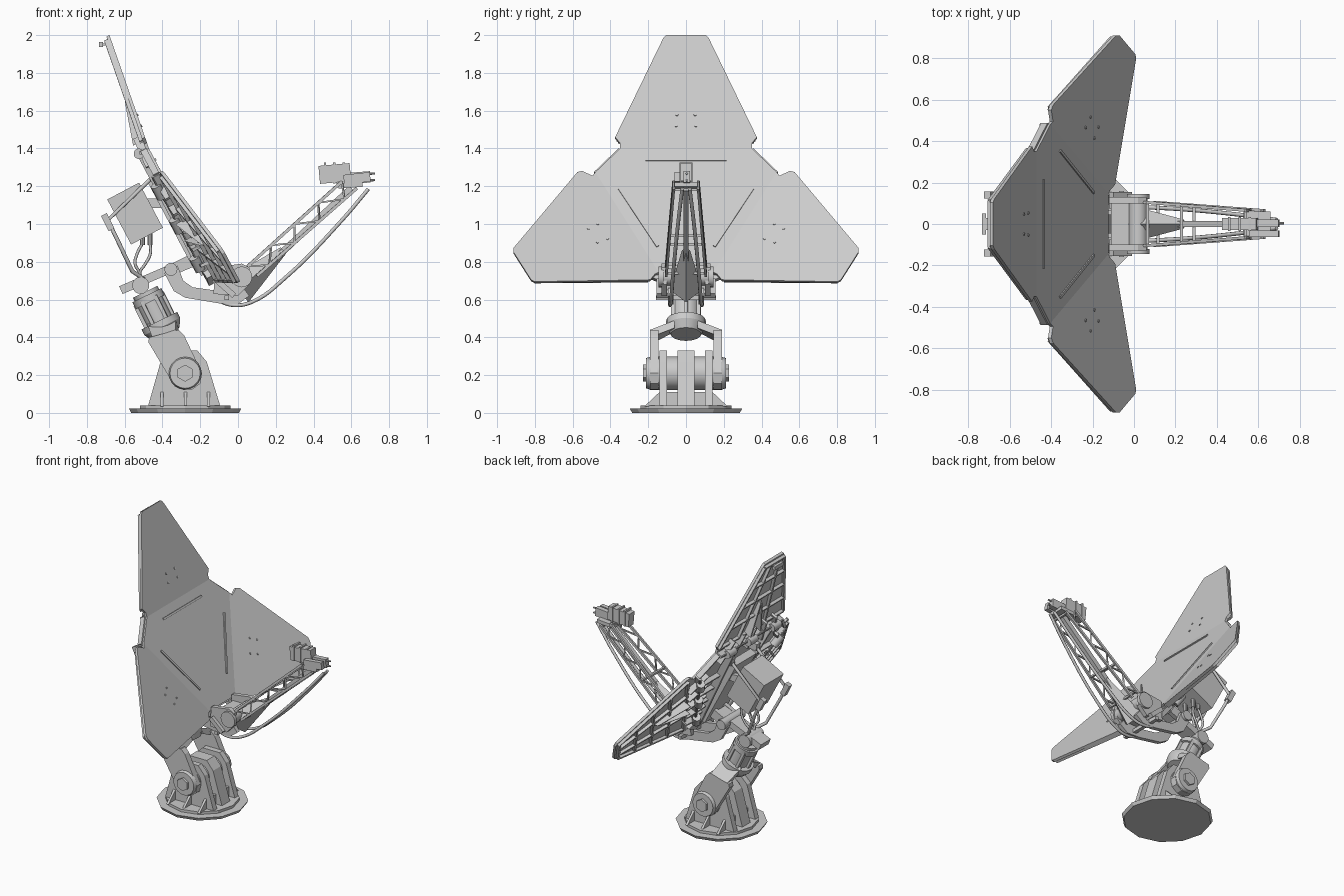
import bpy, bmesh, math
from mathutils import Vector as V, Matrix

def add(name, bm, smooth=False):
    bmesh.ops.recalc_face_normals(bm, faces=bm.faces)
    me = bpy.data.meshes.new(name)
    bm.to_mesh(me)
    bm.free()
    ob = bpy.data.objects.new(name, me)
    bpy.context.collection.objects.link(ob)
    if smooth:
        bpy.ops.object.select_all(action='DESELECT')
        ob.select_set(True)
        bpy.context.view_layer.objects.active = ob
        bpy.ops.object.shade_smooth_by_angle(angle=math.radians(35))
    return ob

def bar(name, a, b, w, h, up=(0, 0, 1)):
    a, b = V(a), V(b)
    d = (b - a).normalized()
    s = V(up).cross(d).normalized()
    u = d.cross(s)
    m = Matrix((d * (b - a).length, s * w, u * h)).transposed().to_4x4()
    m.translation = (a + b) / 2
    bm = bmesh.new()
    bmesh.ops.create_cube(bm, size=1, matrix=m)
    return add(name, bm)

def cyl(name, a, b, r, r2=None, n=20):
    a, b = V(a), V(b)
    m = Matrix.Translation((a + b) / 2) @ (b - a).to_track_quat('Z', 'Y').to_matrix().to_4x4()
    bm = bmesh.new()
    bmesh.ops.create_cone(bm, cap_ends=True, segments=n, radius1=r,
                          radius2=r if r2 is None else r2, depth=(b - a).length, matrix=m)
    return add(name, bm, n > 12)

def slab(name, front, offset):
    bm = bmesh.new()
    f = [bm.verts.new(p) for p in front]
    g = [bm.verts.new(V(p) + V(offset)) for p in front]
    bm.faces.new(f)
    bm.faces.new(g[::-1])
    for i in range(len(f)):
        j = (i + 1) % len(f)
        bm.faces.new((f[i], g[i], g[j], f[j]))
    return add(name, bm)

def plate(name, xz, y0, y1):
    return slab(name, [(x, y0, z) for x, z in xz], (0, y1 - y0, 0))

def tube(name, pts, r, smooth=True):
    cu = bpy.data.curves.new(name, 'CURVE')
    cu.dimensions = '3D'
    cu.bevel_depth, cu.bevel_resolution, cu.resolution_u = r, 2, 6
    cu.use_fill_caps = True
    sp = cu.splines.new('BEZIER')
    sp.bezier_points.add(len(pts) - 1)
    for bp, p in zip(sp.bezier_points, pts):
        bp.co = p
        bp.handle_left_type = bp.handle_right_type = 'AUTO' if smooth else 'VECTOR'
    ob = bpy.data.objects.new(name, cu)
    bpy.context.collection.objects.link(ob)

# Dish surface: flat centre tilted back, three petals folded slightly forward
N = V((0.883, 0, 0.468))
UP = V((-0.468, 0, 0.883))
def surf(y, z, off=0.0):
    top = (z - 1.40) / 0.883
    side = abs(y) * 0.866 - 0.5 * (z - 1.11) / 0.883 - 0.328
    x = -0.36 - 0.53 * (z - 1.19) + 0.16 * max(0, top) + 0.18 * max(0, side)
    return V((x, y, z)) + N * off

def mix(a, b, t):
    return (a[0] + (b[0] - a[0]) * t, a[1] + (b[1] - a[1]) * t)

def rib(name, p, q, w=0.014, h=0.025, top=-0.012):
    bar(name, surf(*p, top - h / 2), surf(*q, top - h / 2), w, h, N)

half = [(0.35, 1.40), (0.48, 1.275), (0.145, 0.745)]
centre = half + [(-y, z) for y, z in half[::-1]]
slab("dish_centre_panel", [surf(*p) for p in centre], -N * 0.022)
for i in range(6):
    rib("centre_rim", centre[i], centre[(i + 1) % 6], 0.02, 0.035)
for t in (0.2, 0.4, 0.6, 0.8):
    a = mix(half[1], half[2], t)
    rib("centre_cross_rib", a, (-a[0], a[1]), 0.014, 0.04)
for s in (-1, 1):
    rib("centre_long_rib", (s * 0.12, 0.76), (s * 0.2, 1.39), 0.02, 0.06)

topr = [(0.35, 1.40), (0.35, 1.43), (0.375, 1.46), (0.12, 1.985), (0.105, 2.0)]
top = topr + [(-y, z) for y, z in topr[::-1]]
side = [(0.48, 1.275), (0.495, 1.255), (0.55, 1.282), (0.575, 1.275), (0.912, 0.875),
        (0.912, 0.85), (0.82, 0.705), (0.80, 0.695), (0.19, 0.705), (0.165, 0.735), (0.145, 0.745)]
flip = lambda pts, s: [(y * s, z) for y, z in pts]
petals = [(top, [(0.36, 1.45), (0.11, 1.98), (-0.11, 1.98), (-0.36, 1.45)])]
for s in (-1, 1):
    petals.append((flip(side, s), flip([(0.56, 1.26), (0.9, 0.865), (0.80, 0.71), (0.2, 0.715)], s)))
for outline, (wa, ta, tb, wb) in petals:
    slab("dish_petal", [surf(*p) for p in outline], -N * 0.018)
    # frame and ribs behind each petal
    for p, q in ((wa, ta), (ta, tb), (tb, wb), (wb, wa)):
        rib("petal_rim", p, q, 0.016, 0.024)
    for t in (0.3, 0.7):
        rib("petal_long_rib", mix(wa, wb, t), mix(ta, tb, t))
    for t in (0.25, 0.5, 0.75):
        rib("petal_cross_rib", mix(wa, ta, t), mix(wb, tb, t))
    mw, mt = mix(wa, wb, 0.5), mix(ta, tb, 0.5)
    for t in (0.42, 0.58):
        a, b = mix(wa, wb, t), mix(mw, mt, 0.45)
        slab("petal_spine_wedge", [surf(*a, -0.01), surf(*a, -0.075),
             surf(*mix(a, b, 0.9), -0.04), surf(*b, -0.01)], (0, 0.012, 0.004))
    # face rivets
    for t in (0.42, 0.58):
        for u in (0.13, 0.24):
            p = mix(mix(wa, wb, t), mix(ta, tb, t), u)
            cyl("petal_rivet", surf(*p, -0.002), surf(*p, 0.005), 0.007, n=8)
    # hinge line with brackets behind the fold
    fa, fb = outline[0], outline[-1]
    for t in (0.12, 0.3, 0.5, 0.7, 0.88):
        c = mix(fa, fb, t)
        rib("hinge_bracket", mix(c, mt, -0.13), mix(c, mt, 0.13), 0.016, 0.05)
    for t in (0.08, 0.42, 0.8):
        p, q = mix(fa, fb, t), mix(fa, fb, t + 0.12)
        cyl("hinge_barrel", surf(*p, -0.06), surf(*q, -0.06), 0.028, n=14)
    cyl("hinge_rod", surf(*fa, -0.05), surf(*fb, -0.05), 0.01, n=10)

# Raised face strips
for p, q in (((-0.215, 1.34), (0.215, 1.34)), ((0.355, 1.19), (0.15, 0.88)), ((-0.355, 1.19), (-0.15, 0.88))):
    bar("face_strip", surf(*p), surf(*q), 0.014, 0.014, N)
bar("tip_light", (-0.725, -0.05, 1.95), (-0.725, 0.05, 1.95), 0.02, 0.025)
bar("tip_bracket", (-0.73, 0, 1.95), (-0.67, 0, 1.95), 0.06, 0.012)

# Backing frame and electronics box
bar("backing_frame", surf(0, 0.78, -0.065), surf(0, 1.26, -0.065), 0.22, 0.05, N)
bc = V((-0.545, 0, 1.055))
bar("electronics_box", bc - UP * 0.135, bc + UP * 0.135, 0.22, 0.19, N)
for s in (-1, 1):
    bar("box_mount", bc + V((0, s * 0.08, 0)) + UP * 0.06, surf(s * 0.08, 1.13, -0.04), 0.03, 0.05)
    tube("rear_strut", [(-0.44, s * 0.14, 1.26), (-0.69, s * 0.14, 1.02), (-0.645, s * 0.14, 0.93),
                        (-0.56, s * 0.1, 0.75), (-0.5, s * 0.06, 0.71)], 0.011, False)
    bar("strut_clamp", (-0.71, s * 0.14, 1.05), (-0.67, s * 0.14, 0.97), 0.035, 0.035)
    bar("strut_foot", (-0.47, s * 0.14, 1.25), (-0.41, s * 0.14, 1.26), 0.04, 0.05)
    for k, x in enumerate((-0.505, -0.465)):
        y = s * 0.04
        cyl("cable_plug", (x, y, 0.98), (x, y, 0.89), 0.014, n=10)
        tube("cable", [(x, y, 0.9), (x - 0.03 + 0.03 * k, y, 0.84), (-0.545 + 0.055 * k, y, 0.79),
                       (-0.52, y * 0.7, 0.74), (-0.51, y * 0.5, 0.69)], 0.008)

# Base
cyl("base_disc", (-0.28, 0, 0), (-0.28, 0, 0.022), 0.285, 0.297, 12)
cyl("base_plate", (-0.28, 0, 0.02), (-0.28, 0, 0.04), 0.24, n=12)
trap = [(-0.475, 0.04), (-0.095, 0.04), (-0.165, 0.27), (-0.215, 0.33), (-0.35, 0.33), (-0.41, 0.27)]
for y in (-0.12, 0, 0.12):
    plate("pedestal_plate", trap, y - (0.045 if y == 0 else 0.02), y + (0.045 if y == 0 else 0.02))
bar("pedestal_core", (-0.28, 0, 0.03), (-0.28, 0, 0.11), 0.26, 0.28, (1, 0, 0))
for s in (-1, 1):
    for x in (-0.41, -0.285, -0.165):
        slab("base_gusset", [(x, s * 0.12, 0.035), (x, s * 0.22, 0.035), (x, s * 0.135, 0.115), (x, s * 0.12, 0.115)], (0.016, 0, 0))
    # Yoke arms and pivot caps
    axis = V((-0.44, 0, 0.898))
    arm = [(-0.335, 0.14), (-0.29, 0.122), (-0.24, 0.125), (-0.20, 0.155), (-0.19, 0.21),
           (-0.285, 0.41), (-0.315, 0.44), (-0.47, 0.40), (-0.475, 0.375)]
    arm_y = plate("yoke_arm", arm, s * 0.145, s * 0.19)
    slab("yoke_shoulder", [(-0.315, s * 0.19, 0.40), (-0.44, s * 0.19, 0.36), (-0.465, s * 0.06, 0.43),
                           (-0.315, s * 0.06, 0.45)], (-0.015, 0, 0.04))
    cyl("pivot_cap", (-0.28, s * 0.185, 0.21), (-0.28, s * 0.212, 0.21), 0.088, 0.08)
    cyl("pivot_hub", (-0.28, s * 0.2, 0.21), (-0.28, s * 0.228, 0.21), 0.045, n=6)
cyl("pivot_drum", (-0.28, -0.15, 0.21), (-0.28, 0.15, 0.21), 0.088)

# Slew column along the tilted axis
P0 = V((-0.28, 0, 0.21))
at = lambda t: P0 + axis * t
cyl("slew_base", at(0.23), at(0.275), 0.08, 0.105)
cyl("slew_ring", at(0.275), at(0.31), 0.105)
cyl("column", at(0.31), at(0.48), 0.072)
cyl("column_collar", at(0.42), at(0.46), 0.085)
for k in range(6):
    a = k * math.pi / 3
    o = (V((0.898, 0, 0.44)) * math.cos(a) + V((0, 1, 0)) * math.sin(a)) * 0.078
    bar("column_rib", at(0.31) + o, at(0.44) + o, 0.02, 0.02, (0, 1, 0.3))
cyl("elevation_joint", (-0.515, -0.08, 0.675), (-0.515, 0.08, 0.675), 0.045)

# Elevation beam and cradle carrying the dish
bar("elevation_beam", (-0.62, 0, 0.65), (-0.27, 0, 0.80), 0.11, 0.045)
cyl("cradle_pin", (-0.355, -0.115, 0.76), (-0.355, 0.115, 0.76), 0.034)
cradle = [(-0.39, 0.74), (-0.34, 0.645), (-0.28, 0.61), (-0.10, 0.58), (0.0, 0.575), (0.06, 0.62),
          (0.03, 0.66), (-0.10, 0.645), (-0.24, 0.665), (-0.29, 0.70), (-0.32, 0.78)]
for s in (-1, 1):
    plate("cradle_arm", cradle, s * 0.065, s * 0.095)
    plate("dish_lug", [(-0.39, 0.77), (-0.34, 0.73), (-0.22, 0.78), (-0.19, 0.85), (-0.23, 0.85)], s * 0.04, s * 0.07)
    plate("boom_cheek", [(-0.13, 0.63), (0.0, 0.62), (0.06, 0.68), (0.06, 0.77), (0.02, 0.79), (-0.12, 0.77)], s * 0.1, s * 0.13)
    cyl("boom_joint_cap", (0.02, s * 0.12, 0.72), (0.02, s * 0.145, 0.72), 0.055)
    bar("joint_bracket", (-0.11, s * 0.115, 0.70), (-0.02, s * 0.115, 0.62), 0.08, 0.03)
    slab("lower_gusset", [surf(s * 0.1, 0.86, -0.03), surf(s * 0.2, 0.74, -0.03), surf(s * 0.1, 0.70, -0.03)], -N * 0.03)
cyl("boom_joint", (0.02, -0.12, 0.72), (0.02, 0.12, 0.72), 0.045)
bar("boom_joint_block", (-0.11, 0, 0.69), (0.0, 0, 0.69), 0.2, 0.08)
bar("cross_axle", (-0.06, -0.16, 0.61), (-0.06, 0.16, 0.61), 0.025, 0.025)

# Feed boom: two side trusses, spine and lower tubes
def truss(t, low, s):
    a, b = ((0.10, 0.725), (0.63, 1.19)) if low else ((0.05, 0.775), (0.55, 1.225))
    x, z = mix(a, b, t)
    return (x, s * (0.105 - 0.04 * t), z)
for s in (-1, 1):
    for low in (0, 1):
        bar("truss_rail", truss(0, low, s), truss(1, low, s), 0.014, 0.016)
    for k in range(8):
        bar("truss_brace", truss(k / 8, k % 2, s), truss((k + 1) / 8, (k + 1) % 2, s), 0.009, 0.009)
    tube("boom_lower_tube", [(-0.12, s * 0.085, 0.60), (-0.02, s * 0.085, 0.57), (0.08, s * 0.08, 0.59),
                             (0.25, s * 0.07, 0.715), (0.55, s * 0.04, 1.02), (0.69, s * 0.02, 1.185)], 0.01)
for t in (0.03, 0.36, 0.98):
    for low in (0, 1):
        bar("truss_cross_bar", truss(t, low, -1), truss(t, low, 1), 0.014, 0.014)
bar("boom_spine", (0.05, 0, 0.68), (0.60, 0, 1.19), 0.028, 0.035)
cyl("spine_root", (0.0, 0, 0.65), (0.24, 0, 0.86), 0.085, 0.022, 4)

# Feed head
bar("feed_box", (0.43, 0, 1.26), (0.595, 0, 1.275), 0.06, 0.095)
bar("feed_mount", (0.53, 0, 1.20), (0.66, 0, 1.21), 0.12, 0.025)
bar("feed_horn_block", (0.52, 0.004, 1.235), (0.70, 0.004, 1.25), 0.035, 0.06)
bar("feed_side_block", (0.56, -0.047, 1.235), (0.70, -0.047, 1.25), 0.03, 0.05)
for z in (1.23, 1.265):
    cyl("feed_pin", (0.69, 0.004, z), (0.725, 0.004, z + 0.003), 0.006, n=8)
for x in (0.46, 0.51, 0.56):
    bar("feed_fin", (x, -0.035, 1.27), (x, 0.035, 1.27), 0.012, 0.11)
